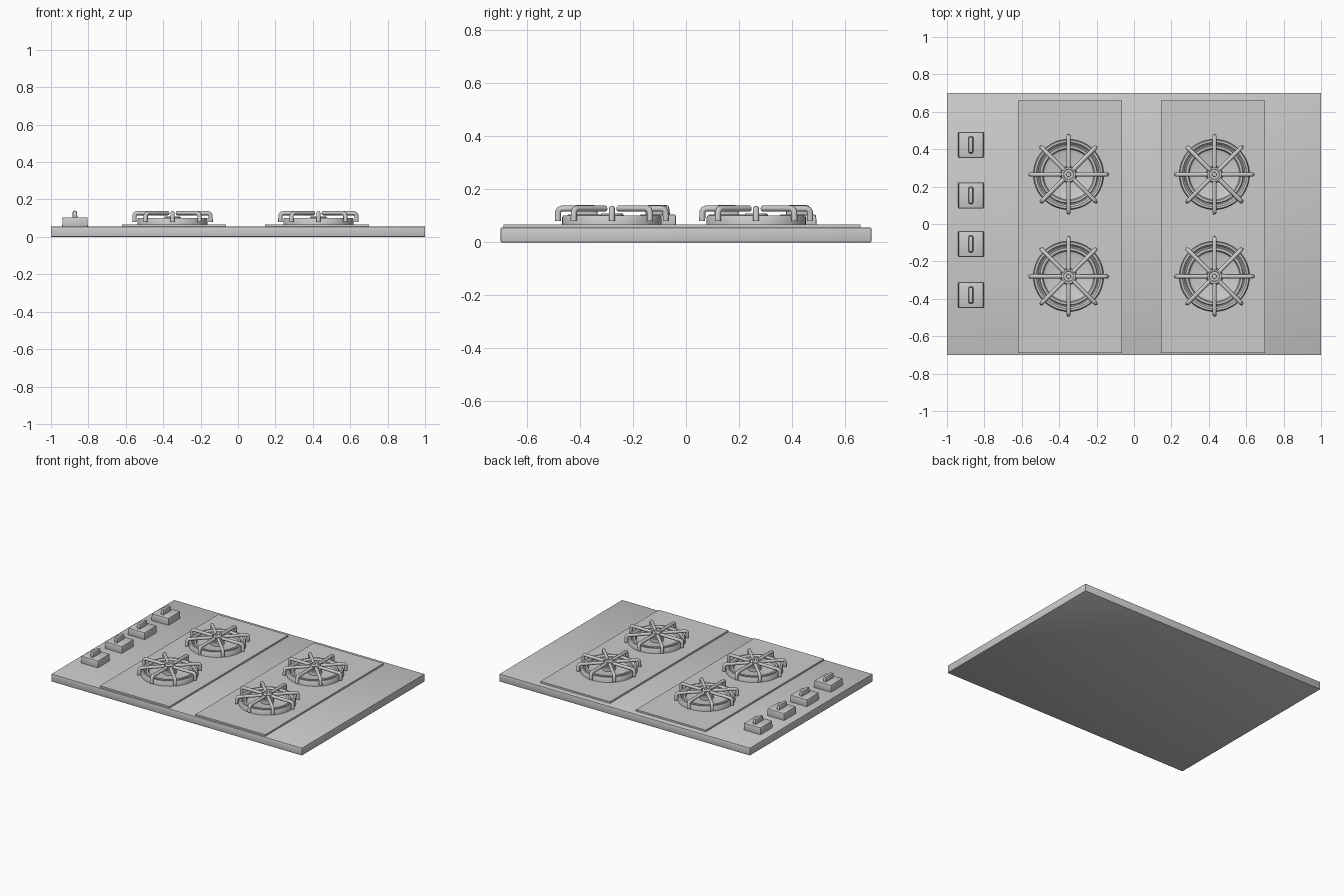
import bpy, bmesh, math

if "Cube" in bpy.data.objects:
    bpy.data.objects.remove(bpy.data.objects["Cube"])


def finish(bm, name, smooth=True):
    bmesh.ops.recalc_face_normals(bm, faces=bm.faces)
    me = bpy.data.meshes.new(name)
    bm.to_mesh(me)
    bm.free()
    ob = bpy.data.objects.new(name, me)
    bpy.context.collection.objects.link(ob)
    if smooth:
        bpy.ops.object.select_all(action='DESELECT')
        ob.select_set(True)
        bpy.context.view_layer.objects.active = ob
        bpy.ops.object.shade_smooth_by_angle(angle=math.radians(35))
    return ob


def box(name, x0, x1, y0, y1, z0, z1, bevel=0.0, taper=1.0):
    bm = bmesh.new()
    bmesh.ops.create_cube(bm, size=1)
    for v in bm.verts:
        t = taper if v.co.z > 0 else 1.0
        v.co = ((x0 + x1) / 2 + v.co.x * (x1 - x0) * t,
                (y0 + y1) / 2 + v.co.y * (y1 - y0) * t,
                (z0 + z1) / 2 + v.co.z * (z1 - z0))
    if bevel:
        bmesh.ops.bevel(bm, geom=bm.edges[:], offset=bevel, segments=2,
                        profile=0.5, affect='EDGES')
    return finish(bm, name, bevel > 0)


def lathe(name, cx, cy, profile, steps=48):
    bm = bmesh.new()
    vs = [bm.verts.new((r, 0, z)) for r, z in profile]
    es = [bm.edges.new(p) for p in zip(vs, vs[1:])]
    bmesh.ops.spin(bm, geom=vs + es, cent=(0, 0, 0), axis=(0, 0, 1),
                   angle=2 * math.pi, steps=steps)
    bmesh.ops.remove_doubles(bm, verts=bm.verts, dist=1e-5)
    bmesh.ops.translate(bm, vec=(cx, cy, 0), verts=bm.verts)
    return finish(bm, name)


def grate(name, cx, cy):
    # eight round bars that bend down at their outer ends
    cu = bpy.data.curves.new(name, 'CURVE')
    cu.dimensions = '3D'
    cu.bevel_depth = 0.0115
    cu.bevel_resolution = 2
    cu.use_fill_caps = True
    path = [(0.035, 0.127), (0.188, 0.127), (0.198, 0.124), (0.203, 0.115), (0.204, 0.08)]
    for i in range(8):
        a = i * math.pi / 4
        sp = cu.splines.new('POLY')
        sp.points.add(len(path) - 1)
        for p, (r, z) in zip(sp.points, path):
            p.co = (cx + r * math.cos(a), cy + r * math.sin(a), z, 1)
    ob = bpy.data.objects.new(name, cu)
    bpy.context.collection.objects.link(ob)


# hob body and raised panels
box("hob_base", -1, 1, -0.7, 0.7, 0, 0.055, bevel=0.003)
box("left_panel", -0.62, -0.063, -0.69, 0.66, 0.05, 0.067)
box("right_panel", 0.145, 0.70, -0.69, 0.66, 0.05, 0.067)

# burner profiles: outer dish with stepped rings, and central cap
DISH = [(0.188, 0.06), (0.188, 0.094), (0.183, 0.102), (0.172, 0.102), (0.166, 0.096),
        (0.162, 0.088), (0.156, 0.088), (0.152, 0.096), (0.140, 0.096), (0.134, 0.084),
        (0.118, 0.078), (0.0, 0.078)]
CAP = [(0.045, 0.07), (0.045, 0.103), (0.041, 0.108), (0.028, 0.108), (0.026, 0.103),
       (0.013, 0.103), (0.011, 0.108), (0.0, 0.108)]
for x in (-0.35, 0.43):
    for y in (-0.28, 0.265):
        lathe("burner_dish", x, y, DISH)
        lathe("burner_cap", x, y, CAP, 32)
        grate("pan_support", x, y)

# control knobs with finger grips
for y in (-0.38, -0.107, 0.153, 0.423):
    box("knob", -0.94, -0.803, y - 0.07, y + 0.07, 0.05, 0.105, bevel=0.006, taper=0.98)
    box("knob_grip", -0.885, -0.859, y - 0.047, y + 0.047, 0.10, 0.14, bevel=0.008, taper=0.9)
